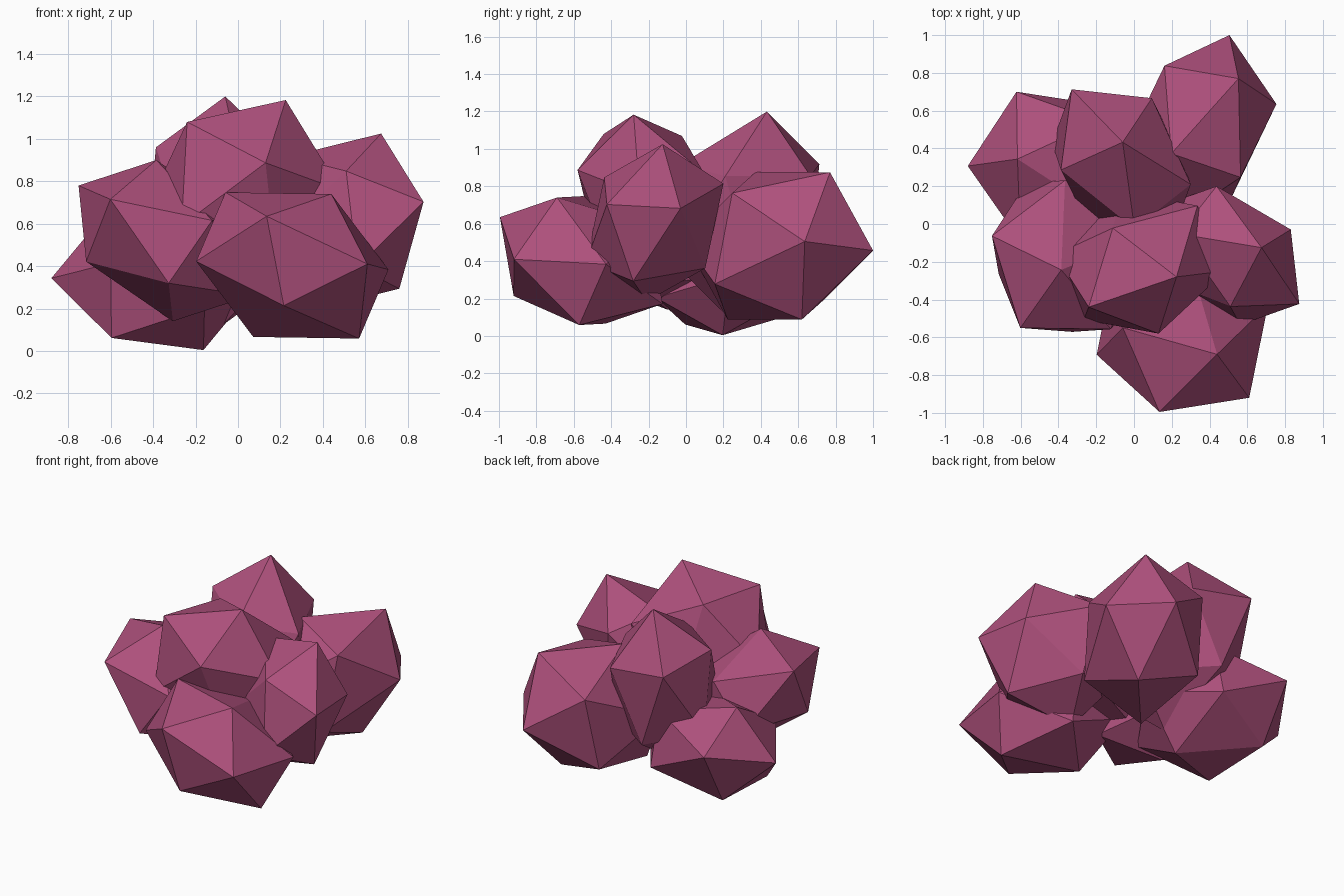
import bpy
import bmesh
from mathutils import Vector

if "Cube" in bpy.data.objects:
    bpy.data.objects.remove(bpy.data.objects["Cube"])

PHI = (1 + 5 ** 0.5) / 2

plum = bpy.data.materials.new("plum")
plum.diffuse_color = (0.42, 0.08, 0.2, 1)
plum.use_nodes = True
plum.node_tree.nodes["Principled BSDF"].inputs["Base Color"].default_value = plum.diffuse_color


def stretched_icosahedron(name, centre, *face):
    """Icosahedron given by its centre and the three corners of one face."""
    o = Vector(centre)
    a, b, c = (Vector(p) - o for p in face)
    # the face, the corners across its three edges, and all their opposites
    half = [a, b, c, (a + b) / PHI - c, (a + c) / PHI - b, (b + c) / PHI - a]
    bm = bmesh.new()
    for v in half:
        bm.verts.new(v)
        bm.verts.new(-v)
    bmesh.ops.convex_hull(bm, input=bm.verts[:])
    bmesh.ops.recalc_face_normals(bm, faces=bm.faces[:])
    mesh = bpy.data.meshes.new(name)
    bm.to_mesh(mesh)
    bm.free()
    mesh.materials.append(plum)
    obj = bpy.data.objects.new(name, mesh)
    obj.location = o
    bpy.context.collection.objects.link(obj)


# Lower lobes of the bush
stretched_icosahedron("front_lobe", (0.256, -0.56, 0.403),
                      (0.135, -0.995, 0.635), (0.61, -0.92, 0.41), (0.44, -0.69, 0.74))
stretched_icosahedron("back_left_lobe", (-0.39, 0.27, 0.332),
                      (-0.88, 0.307, 0.343), (-0.622, 0.70, 0.46), (-0.617, 0.344, 0.66))
stretched_icosahedron("back_right_lobe", (0.342, 0.496, 0.482),
                      (0.505, 1.0, 0.457), (0.553, 0.77, 0.875), (0.754, 0.635, 0.505))

# Side lobes
stretched_icosahedron("left_lobe", (-0.346, -0.17, 0.52),
                      (-0.752, -0.063, 0.78), (-0.385, -0.243, 0.90), (-0.602, -0.55, 0.715))
stretched_icosahedron("right_lobe", (0.50, -0.167, 0.605),
                      (0.675, -0.125, 1.025), (0.51, -0.437, 0.848), (0.875, -0.423, 0.703))

# Top lobes
stretched_icosahedron("top_front_lobe", (0.035, -0.205, 0.73),
                      (0.225, -0.28, 1.183), (-0.24, -0.44, 1.08), (0.13, -0.58, 0.887))
stretched_icosahedron("top_back_lobe", (-0.067, 0.319, 0.66),
                      (-0.06, 0.433, 1.20), (-0.33, 0.713, 0.92), (-0.387, 0.286, 0.96))
